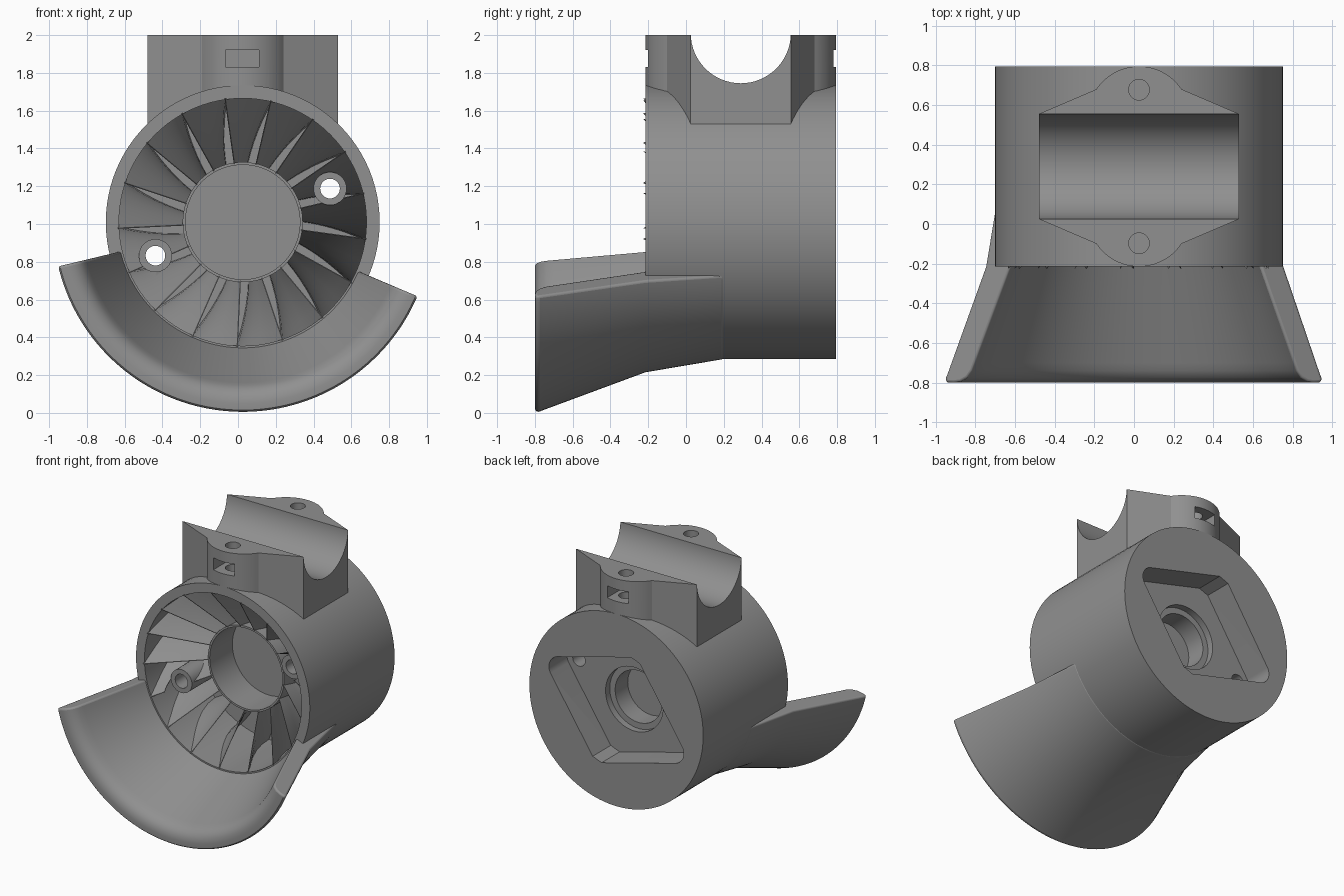
import bpy, bmesh, math
from mathutils import Vector

if "Cube" in bpy.data.objects:
    bpy.data.objects.remove(bpy.data.objects["Cube"])

CX, CZ = 0.025, 1.01           # axis of the housing (runs along y)
SCREW = math.radians(21)       # direction of the two screw holes
grey = bpy.data.materials.new("grey_plastic")
grey.diffuse_color = (0.28, 0.28, 0.28, 1)
grey.use_nodes = True
grey.node_tree.nodes["Principled BSDF"].inputs["Base Color"].default_value = grey.diffuse_color


def finish(bm, name, smooth=True):
    bmesh.ops.remove_doubles(bm, verts=bm.verts, dist=1e-5)
    bmesh.ops.recalc_face_normals(bm, faces=bm.faces)
    me = bpy.data.meshes.new(name)
    bm.to_mesh(me)
    bm.free()
    me.materials.append(grey)
    ob = bpy.data.objects.new(name, me)
    bpy.context.collection.objects.link(ob)
    if smooth:
        shade(ob)
    return ob


def select(ob):
    bpy.ops.object.select_all(action='DESELECT')
    ob.select_set(True)
    bpy.context.view_layer.objects.active = ob


def shade(ob):
    select(ob)
    bpy.ops.object.shade_smooth_by_angle(angle=math.radians(30))


def polar(r, a, y):
    return Vector((CX + r * math.cos(a), y, CZ + r * math.sin(a)))


def lathe(name, profile, a0=0.0, a1=math.tau, n=96):
    """Closed (r, y) profile swept about the housing axis."""
    bm = bmesh.new()
    full = abs(a1 - a0 - math.tau) < 1e-6
    rings = [[bm.verts.new(polar(r, a0 + (a1 - a0) * i / n, y)) for r, y in profile]
             for i in range(n if full else n + 1)]
    m = len(profile)
    for i in range(n):
        p, q = rings[i], rings[(i + 1) % len(rings)]
        for j in range(m):
            k = (j + 1) % m
            if profile[j][0] == 0 and profile[k][0] == 0:
                continue
            bm.faces.new((p[j], p[k], q[k], q[j]))
    if not full:
        bm.faces.new(rings[0])
        bm.faces.new(rings[-1])
    bmesh.ops.remove_doubles(bm, verts=bm.verts, dist=1e-5)
    bmesh.ops.dissolve_degenerate(bm, edges=bm.edges, dist=1e-6)
    return finish(bm, name)


def prism(name, pts, vec):
    """Flat outline extruded along vec."""
    bm = bmesh.new()
    f = bm.faces.new([bm.verts.new(p) for p in pts])
    ext = bmesh.ops.extrude_face_region(bm, geom=[f])
    bmesh.ops.translate(bm, vec=vec, verts=[v for v in ext['geom'] if isinstance(v, bmesh.types.BMVert)])
    return finish(bm, name)


def rod(name, x, z, r, y0, y1, n=32):
    return prism(name, [(x + r * math.cos(math.tau * i / n), y0, z + r * math.sin(math.tau * i / n))
                        for i in range(n)], (0, y1 - y0, 0))


def cut(ob, *cutters):
    for c in cutters:
        select(ob)
        m = ob.modifiers.new("cut", 'BOOLEAN')
        m.operation, m.solver, m.object = 'DIFFERENCE', 'EXACT', c
        bpy.ops.object.modifier_apply(modifier=m.name)
        bpy.data.objects.remove(c)
    shade(ob)


# Housing with open front, hub cup and closed back
body = lathe("housing", [(0, .33), (.303, .33), (.303, .06), (.318, .06), (.318, .36), (.655, .36),
                         (.655, -.215), (.725, -.215), (.725, .795), (0, .795)])

# Diamond pocket in the back with a stepped centre bore
U, V = math.cos(SCREW), math.sin(SCREW)
half = [(0.5 + 0.095 * math.cos(t), 0.095 * math.sin(t))
        for t in [math.radians(-52 + 104 * i / 12) for i in range(13)]]
half += [(0.04, 0.445), (-0.04, 0.445)]
outline = half + [(-u, -v) for u, v in half]
pocket = prism("pocket_cutter", [(CX + u * U - v * V, .58, CZ + u * V + v * U) for u, v in outline],
               (0, .3, 0))
cut(body, pocket, rod("bore_cutter", CX, CZ, .24, .53, .7, 64), rod("core_cutter", CX, CZ, .195, .38, .6, 64))

# Screw bosses
screws = [(CX + s * .495 * U, CZ + s * .495 * V) for s in (1, -1)]
for i, (x, z) in enumerate(screws):
    cut(body, rod("hole_cutter", x, z, .052, -.4, 1))
    boss = rod(f"screw_boss_{i + 1}", x, z, .088, -.05, .365)
    cut(boss, rod("hole_cutter", x, z, .052, -.4, 1))

# Ring of twisted guide vanes
BLADES, NR, NT = 17, 6, 6
bm = bmesh.new()
for b in range(BLADES):
    base = math.radians(98) + math.tau * b / BLADES
    sides = []
    for side in (0, 1):
        grid = []
        for i in range(NR + 1):
            f = i / NR
            r = .312 + .348 * f
            y0 = .06 - .285 * f
            row = []
            for j in range(NT + 1):
                t = j / NT
                twist = math.radians(13 + 9 * f) * math.sin(t * math.pi / 2) ** 1.1
                a = base - twist + side * (.004 + .014 * t) / r
                row.append(bm.verts.new(polar(r, a, y0 + (.365 - y0) * t)))
            grid.append(row)
        sides.append(grid)
    A, B = sides
    for g in sides:
        for i in range(NR):
            for j in range(NT):
                bm.faces.new((g[i][j], g[i + 1][j], g[i + 1][j + 1], g[i][j + 1]))
    for i in range(NR):
        for j in (0, NT):
            bm.faces.new((A[i][j], A[i + 1][j], B[i + 1][j], B[i][j]))
    for j in range(NT):
        for i in (0, NR):
            bm.faces.new((A[i][j], A[i][j + 1], B[i][j + 1], B[i][j]))
vanes = finish(bm, "guide_vanes")
cut(vanes, *[rod("boss_cutter", x, z, .087, -.4, .5) for x, z in screws])

# Flared scoop under the opening
scoop = lathe("scoop", [(.70, .2), (.725, .2), (.795, -.215), (.995, -.755), (1.008, -.785), (.995, -.798),
                        (.96, -.8), (.925, -.795), (.89, -.775), (.865, -.74), (.85, -.70),
                        (.66, -.2), (.69, -.1)],
              math.radians(193.5), math.radians(337), 72)
bev = scoop.modifiers.new("soft_edges", 'BEVEL')
bev.width, bev.segments, bev.limit_method, bev.angle_limit = .025, 3, 'ANGLE', math.radians(60)

# Pipe saddle with two screw ears
MID = .29
R = .258
arc = [(CX + R * math.sin(t), .043 - R * math.cos(t))
       for t in [math.radians(-56.5 + 113 * i / 24) for i in range(25)]]
front = [(-.48, .025)] + arc + [(.53, .025)]
rear = [(x, 2 * MID - y) for x, y in reversed(front)]
saddle = prism("pipe_saddle", [(x, y, 1.4) for x, y in front + rear], (0, 0, .6))
trough = prism("trough_cutter", [(-1, MID + .265 * math.cos(math.tau * i / 64), 2.01 + .265 * math.sin(math.tau * i / 64))
                                 for i in range(64)], (2, 0, 0))
cutters = [rod("housing_cutter", CX, CZ, .712, -1, 1.5, 96), trough]
for s in (-1, 1):
    y = MID + s * .387
    cutters.append(prism("bolt_cutter", [(CX + .052 * math.cos(math.tau * i / 32), y + .052 * math.sin(math.tau * i / 32), 1.78)
                                         for i in range(32)], (0, 0, .5)))
    # nut slot opening on the ear's end
    cutters.append(prism("nut_cutter", [(x, y - s * .07, z) for x, z in
                                        ((-.065, 1.83), (.11, 1.83), (.11, 1.92), (-.065, 1.92))], (0, s * .4, 0)))
cut(saddle, *cutters)
